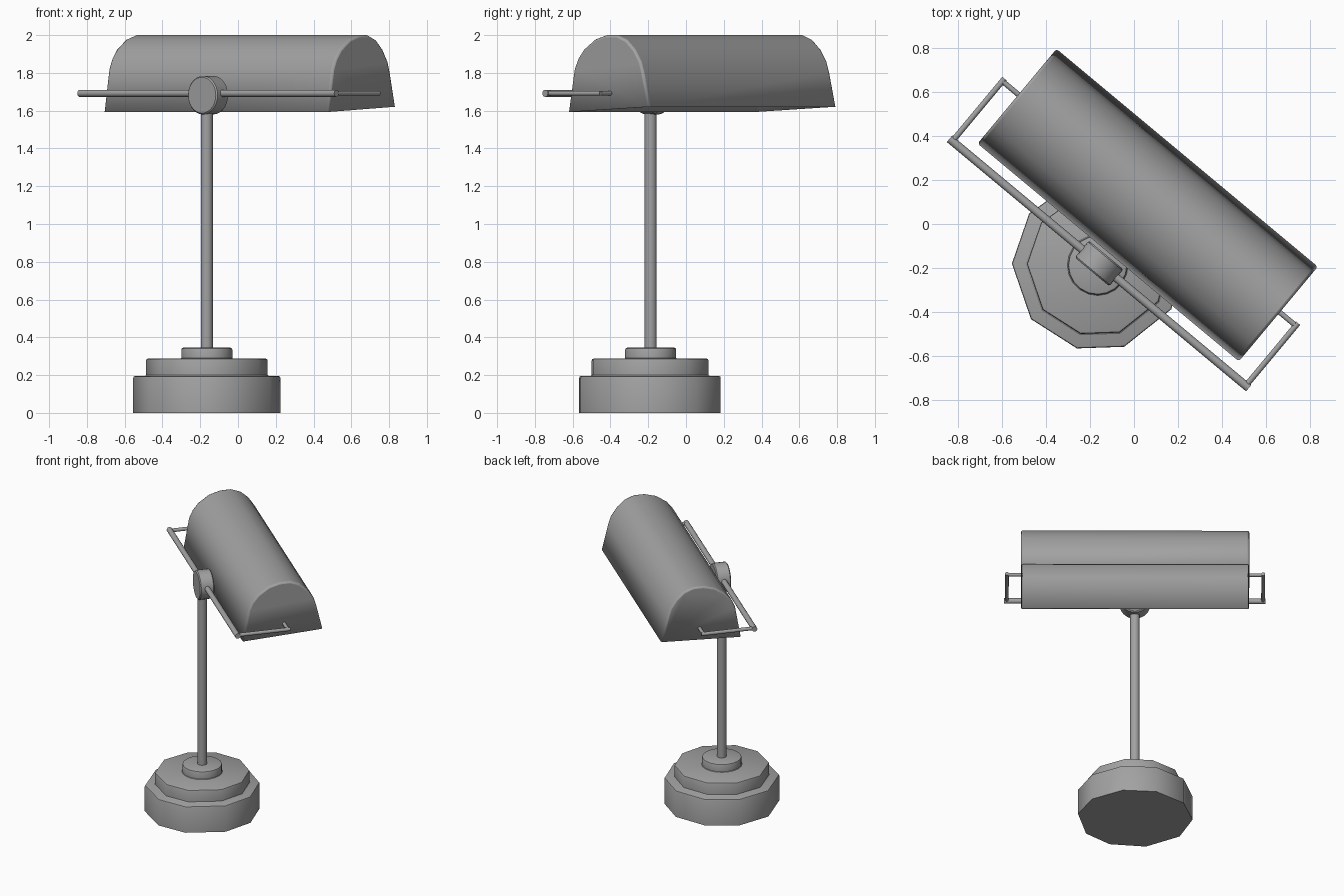
import bpy
import bmesh
from math import radians, cos, sin, pi
from mathutils import Matrix, Vector

cube = bpy.data.objects.get("Cube")
if cube:
    bpy.data.objects.remove(cube)

# One grey metal for the whole lamp
metal = bpy.data.materials.new("grey metal")
metal.use_nodes = True
GREY = (0.36, 0.36, 0.36, 1)
metal.diffuse_color = GREY
metal.node_tree.nodes["Principled BSDF"].inputs["Base Color"].default_value = GREY

# The foot sits off centre; the head is turned about the stem
FOOT = Matrix.Translation((-0.165, -0.187, 0))
HEAD = FOOT @ Matrix.Rotation(radians(-39.8), 4, "Z")


def finish(name, bm, matrix):
    bmesh.ops.recalc_face_normals(bm, faces=bm.faces[:])
    bm.transform(matrix)
    mesh = bpy.data.meshes.new(name)
    bm.to_mesh(mesh)
    bm.free()
    mesh.materials.append(metal)
    obj = bpy.data.objects.new(name, mesh)
    bpy.context.collection.objects.link(obj)
    bpy.ops.object.select_all(action="DESELECT")
    obj.select_set(True)
    bpy.context.view_layer.objects.active = obj
    bpy.ops.object.shade_smooth_by_angle(angle=radians(42))
    return obj


def lathe(name, profile, angles, matrix):
    """Turn (radius, height) pairs around z at the given angles, capping both ends."""
    bm = bmesh.new()
    rings = [[bm.verts.new((r * cos(a), r * sin(a), z)) for a in angles]
             for r, z in profile]
    n = len(angles)
    for low, high in zip(rings, rings[1:]):
        for i in range(n):
            j = (i + 1) % n
            bm.faces.new((low[i], low[j], high[j], high[i]))
    bm.faces.new(rings[0])
    bm.faces.new(rings[-1])
    return finish(name, bm, matrix)


def around(count):
    return [2 * pi * i / count for i in range(count)]


def rod(name, start, end, radius, matrix=HEAD, sides=14):
    start, end = Vector(start), Vector(end)
    axis = end - start
    turn = axis.to_track_quat("Z", "Y").to_matrix().to_4x4()
    lathe(name, [(radius, 0), (radius, axis.length)], around(sides),
          matrix @ Matrix.Translation(start) @ turn)


def tier(name, radius, bottom, top, angles, flare=0.0):
    edge = 0.01
    profile = [(radius + flare, bottom), (radius, bottom + edge),
               (radius, top - edge), (radius - edge * 0.3, top - edge * 0.3),
               (radius - edge, top)]
    lathe(name, profile, angles, FOOT)


# Stepped foot with faceted lower tiers
facets = [radians(a) for a in (2, 38, 72, 108, 143, 179, 219, 256, 288, 329)]
tier("base_lower_tier", 0.39, 0, 0.195, facets)
tier("base_middle_tier", 0.322, 0.19, 0.287, facets, 0.012)
tier("base_collar", 0.135, 0.28, 0.345, around(20), 0.01)

# Stem and pivot disc
rod("stem", (0, 0, 0.34), (0, 0, 1.64), 0.032, FOOT, 20)
face_out = HEAD @ Matrix.Translation((0, 0.01, 1.682)) @ Matrix.Rotation(pi / 2, 4, "X")
lathe("pivot_disc", [(0.095, -0.05), (0.102, -0.043), (0.102, 0.043), (0.095, 0.05)],
      around(28), face_out)

# Crossbar with an arm and a peg holding each end of the shade
BAR = 1.692
rod("crossbar", (-0.885, 0.01, BAR), (0.885, 0.01, BAR), 0.019)
for side, label in ((-1, "right"), (1, "left")):
    rod(label + "_arm", (side * 0.868, 0.01, BAR), (side * 0.868, 0.38, BAR), 0.013)
    rod(label + "_peg", (side * 0.868, 0.365, BAR), (side * 0.76, 0.365, BAR), 0.012)

# Arched shade: closed ends, open underneath
arch = [(0.075, 1.593), (0.115, 1.82), (0.14, 1.875), (0.18, 1.925), (0.255, 1.977),
        (0.335, 2.0), (0.41, 2.0), (0.475, 1.975), (0.53, 1.925), (0.573, 1.86),
        (0.592, 1.8), (0.635, 1.621)]
bm = bmesh.new()
ends = [[bm.verts.new((x, y, z)) for y, z in arch] for x in (-0.773, 0.773)]
for i in range(len(arch) - 1):
    bm.faces.new((ends[0][i], ends[0][i + 1], ends[1][i + 1], ends[1][i]))
for end in ends:
    bm.faces.new(end)
shade = finish("shade", bm, HEAD)
rim = shade.modifiers.new("soft_ends", "BEVEL")
rim.width = 0.012
rim.segments = 2
rim.limit_method = "ANGLE"
rim.angle_limit = radians(60)
wall = shade.modifiers.new("wall", "SOLIDIFY")
wall.thickness = 0.008
wall.offset = -1
